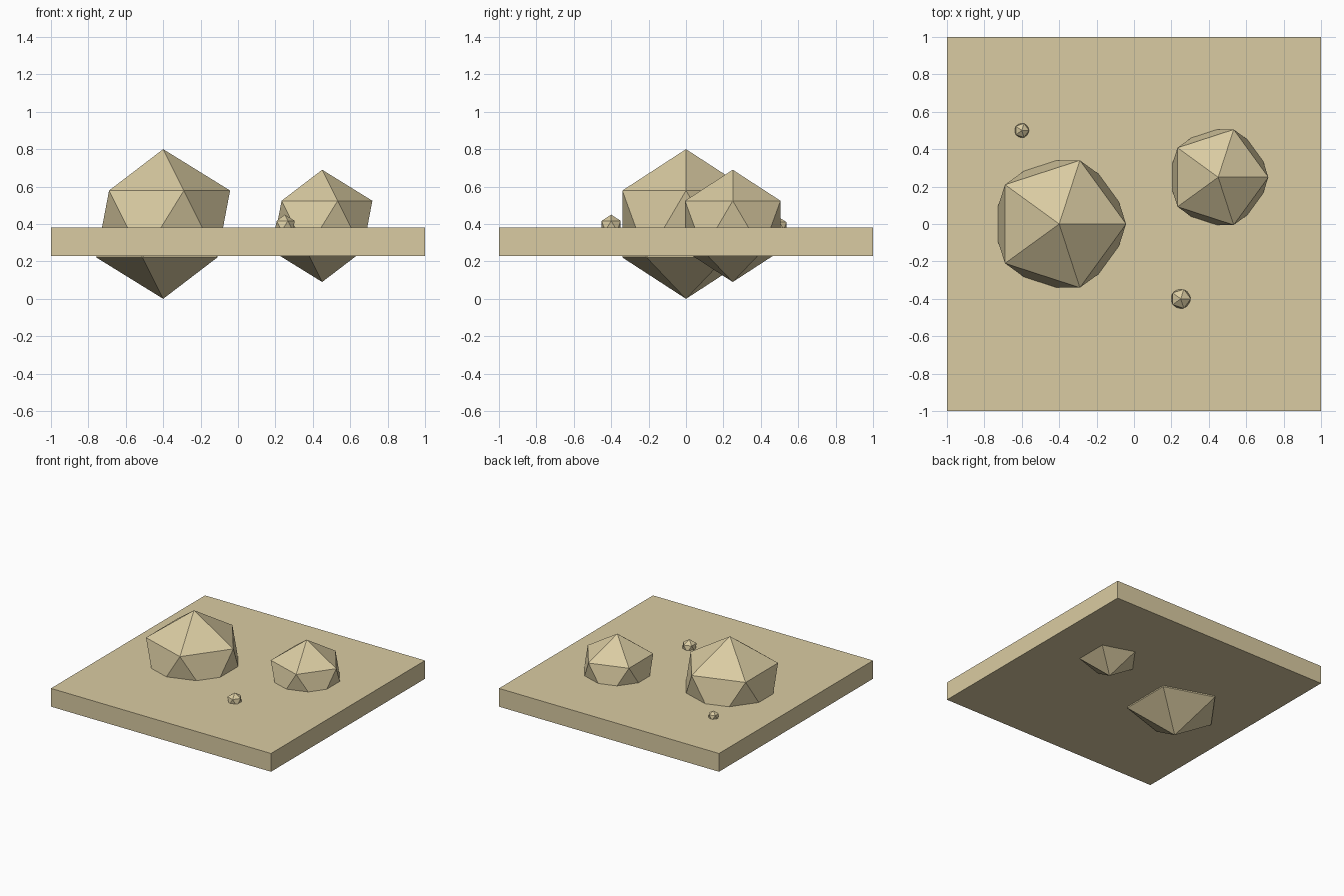
import bpy

cube = bpy.data.objects.get("Cube")
if cube:
    bpy.data.objects.remove(cube, do_unlink=True)

# One sand colour for everything
COLOUR = (0.70, 0.60, 0.36, 1.0)
sand = bpy.data.materials.new("sand")
sand.use_nodes = True
sand.diffuse_color = COLOUR
bsdf = next(n for n in sand.node_tree.nodes if n.type == "BSDF_PRINCIPLED")
bsdf.inputs["Base Color"].default_value = COLOUR


def finish(name):
    obj = bpy.context.object
    obj.name = name
    obj.data.materials.clear()
    obj.data.materials.append(sand)
    return obj


def rock(name, x, y, z, radius):
    """Flat-faced twenty-sided boulder, half sunk in the ground."""
    bpy.ops.mesh.primitive_ico_sphere_add(subdivisions=1, radius=radius, location=(x, y, z))
    finish(name)


# Ground slab
bpy.ops.mesh.primitive_cube_add(size=1, location=(0, 0, 0.305))
slab = finish("ground_slab")
slab.scale = (2, 2, 0.15)
bpy.ops.object.transform_apply(location=False, rotation=False, scale=True)

# Boulders and pebbles
rock("large_boulder", -0.4, 0, 0.4, 0.4)
rock("medium_boulder", 0.45, 0.25, 0.39, 0.3)
rock("front_pebble", 0.25, -0.4, 0.39, 0.06)
rock("back_pebble", -0.6, 0.5, 0.39, 0.044)
